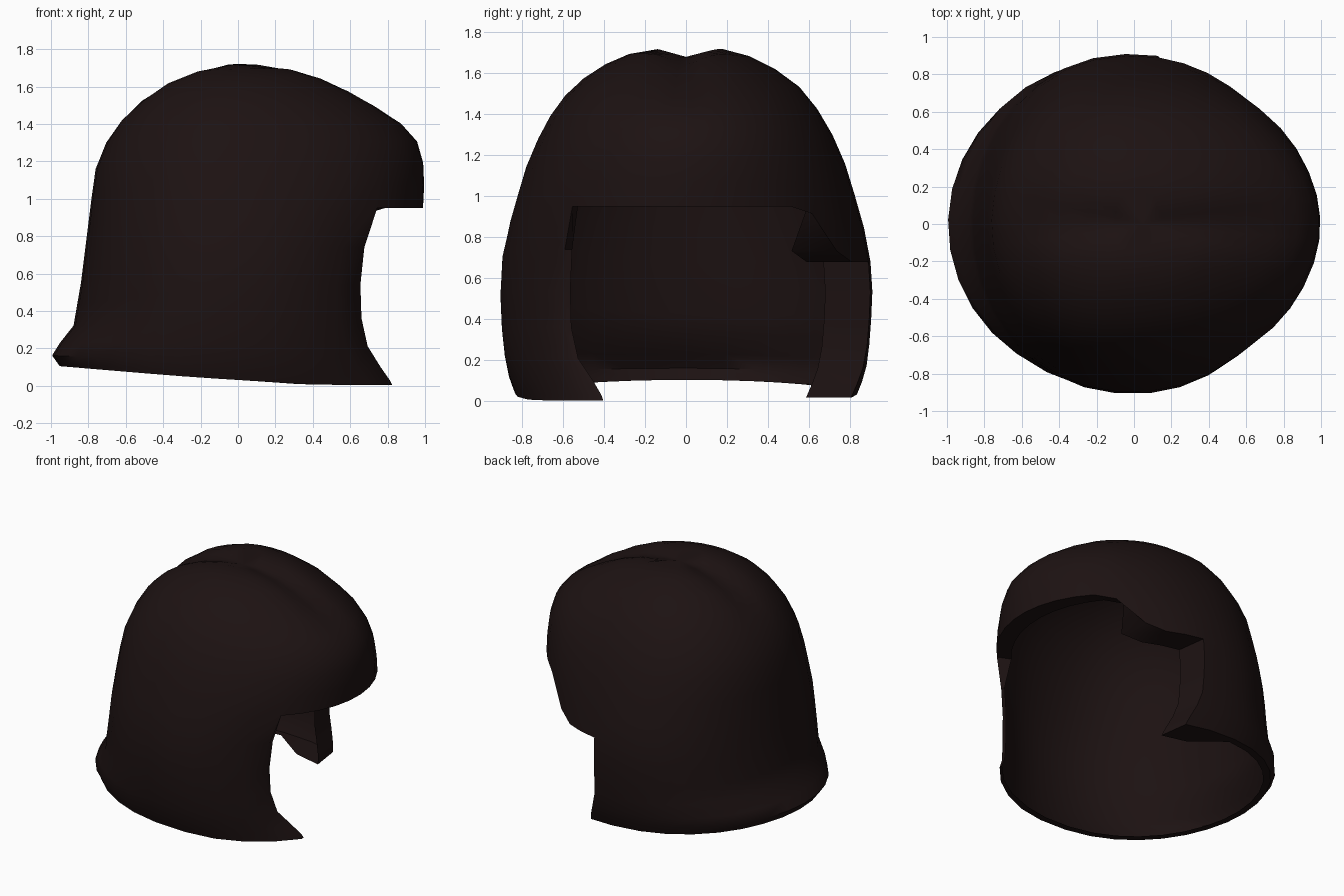
import bpy, bmesh, math

if "Cube" in bpy.data.objects:
    bpy.data.objects.remove(bpy.data.objects["Cube"])

# Horizontal sections: height, back reach, front reach, side reach
SECTIONS = [
    (0.00, .93, .97, .82), (0.10, .95, .92, .86), (0.17, 1.0, .90, .88),
    (0.32, .88, .88, .90), (0.55, .84, .87, .91), (0.75, .815, .90, .895),
    (0.95, .79, .99, .84), (1.15, .765, 1.0, .78), (1.29, .71, .97, .72),
    (1.40, .65, .89, .66), (1.52, .54, .72, .57), (1.60, .44, .58, .47),
    (1.67, .30, .43, .35), (1.72, .12, .25, .20), (1.735, 0, 0, 0)]
TOP = 1.735
LEFT, RIGHT = -0.72, 1.42          # angles of the two edges of the face opening
N_FRONT, N_BACK, N_UP, N_LOW = 14, 22, 10, 7


def smooth(a, b, v):
    t = min(1, max(0, (v - a) / (b - a)))
    return t * t * (3 - 2 * t)


def surface(theta, z):
    for a, b in zip(SECTIONS, SECTIONS[1:]):
        if z <= b[0]:
            break
    t = (z - a[0]) / (b[0] - a[0])
    xb, xf, ys = (a[i] + (b[i] - a[i]) * t for i in (1, 2, 3))
    c, s = math.cos(theta), math.sin(theta)
    x = xf * c if c > 0 else -xb * abs(c) ** 0.9
    y = ys * s
    # parting groove along the crown
    z -= 0.05 * math.exp(-(y / 0.1) ** 2) * smooth(1.3, 1.65, z)
    return x, y, z


def fringe_height(theta):
    # fringe is level in front and sweeps down to one side
    if theta > math.pi:
        return 0.68 + 0.27 * smooth(math.pi, LEFT + 2 * math.pi - 0.2, theta)
    return 0.95 - 0.27 * smooth(0.74, 1.05, theta)


bm = bmesh.new()
thetas = [LEFT + (RIGHT - LEFT) * i / N_FRONT for i in range(N_FRONT)]
thetas += [RIGHT + (LEFT + 2 * math.pi - RIGHT) * i / N_BACK for i in range(N_BACK)]
n = len(thetas)

# Crown and fringe
rows = []
for k in range(N_UP):
    f = math.sin(k / N_UP * math.pi / 2)
    row = []
    for th in thetas:
        z0 = fringe_height(th if th > LEFT + 1e-6 else th + 2 * math.pi)
        row.append(bm.verts.new(surface(th, z0 + (TOP - z0) * f)))
    rows.append(row)
pole = bm.verts.new((0.05, 0, 1.68))
for a, b in zip(rows, rows[1:]):
    for i in range(n):
        j = (i + 1) % n
        bm.faces.new((a[i], a[j], b[j], b[i]))
for i in range(n):
    bm.faces.new((rows[-1][i], rows[-1][(i + 1) % n], pole))

# Long back and sides, flaring at the hem, tips swept forward
prev = [rows[0][(N_FRONT + i) % n] for i in range(N_BACK + 1)]
for k in range(1, N_LOW + 1):
    cur = []
    for i in range(N_BACK + 1):
        th = RIGHT + (LEFT + 2 * math.pi - RIGHT) * i / N_BACK
        hem = max(0.005, 0.03 - 0.075 * math.cos(th))
        z0 = fringe_height(th)
        z = z0 + (hem - z0) * math.sin(k / N_LOW * math.pi / 2)
        tip = smooth(0.3, 0.0, z) if z < 0.3 else 0
        u = i / N_BACK
        th += tip * (0.17 * max(0, u * 4 - 3) - 0.08 * max(0, 1 - u * 4))
        cur.append(bm.verts.new(surface(th, z)))
    for i in range(N_BACK):
        bm.faces.new((cur[i], cur[i + 1], prev[i + 1], prev[i]))
    prev = cur

# Edge turned inwards all round the opening and the hem
rim = [e for e in bm.edges if e.is_boundary]
new = [v for v in bmesh.ops.extrude_edge_only(bm, edges=rim)["geom"]
       if isinstance(v, bmesh.types.BMVert)]
for v in new:
    x, y, z = v.co
    if y > 0.55 and x > 0.0 and z < 0.9:        # swept side
        v.co.y -= 0.22
        v.co.x += 0.03
    elif z > 0.9:                               # fringe
        v.co.x *= 0.86
        v.co.y *= 0.95
        v.co.z += 0.01
    else:
        v.co.x *= 0.95 if x < 0.4 else 1.0
        v.co.y *= 0.94
bmesh.ops.recalc_face_normals(bm, faces=bm.faces)

mesh = bpy.data.meshes.new("hair")
bm.to_mesh(mesh)
bm.free()
hair = bpy.data.objects.new("hair", mesh)
bpy.context.collection.objects.link(hair)
mat = bpy.data.materials.new("dark_brown")
mat.diffuse_color = (0.012, 0.006, 0.006, 1)
mat.use_nodes = True
mat.node_tree.nodes["Principled BSDF"].inputs["Base Color"].default_value = mat.diffuse_color
mesh.materials.append(mat)
bpy.context.view_layer.objects.active = hair
hair.select_set(True)
bpy.ops.object.shade_smooth_by_angle(angle=math.radians(50))
